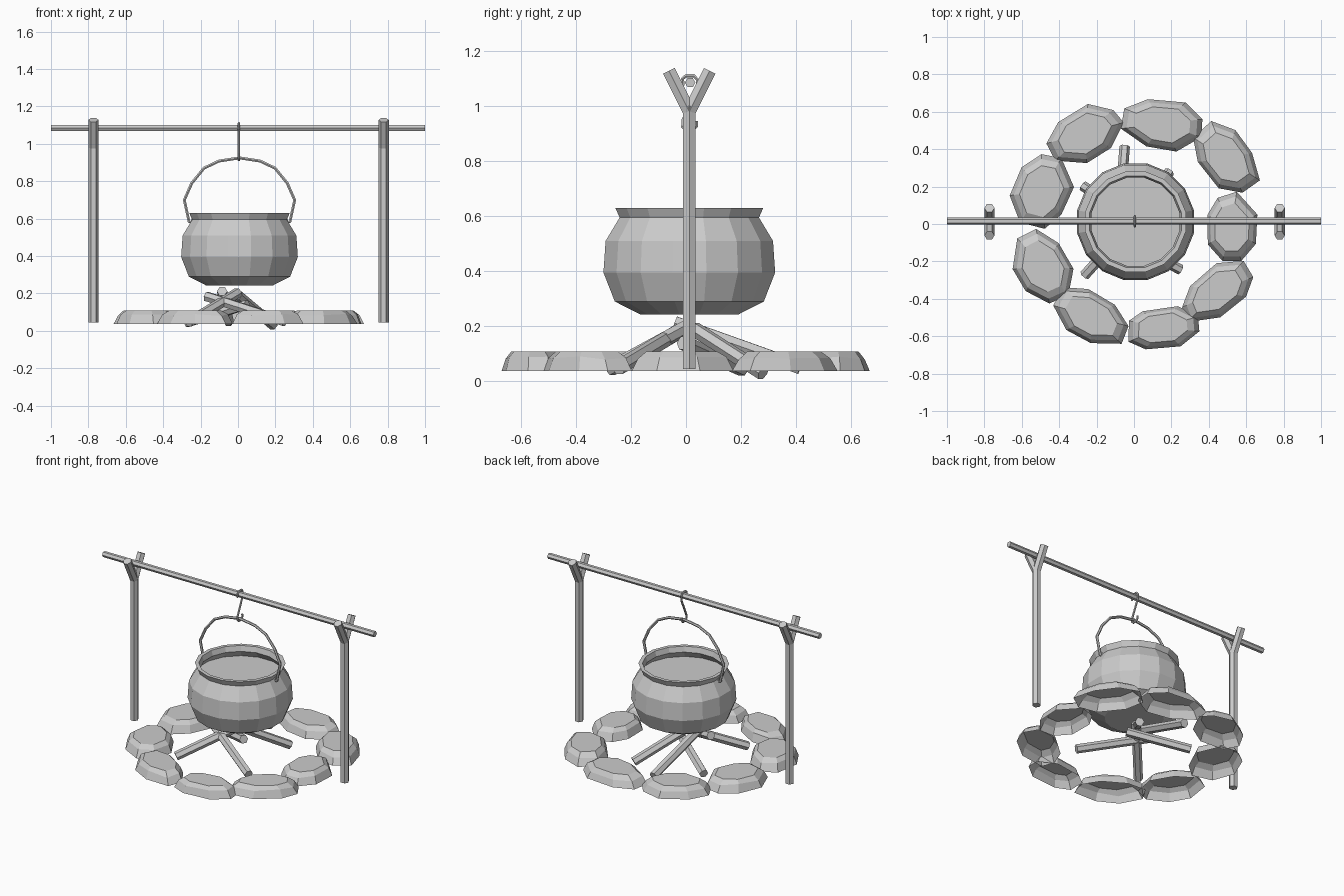
import bpy, bmesh, math, random
from mathutils import Vector, Matrix

if "Cube" in bpy.data.objects:
    bpy.data.objects.remove(bpy.data.objects["Cube"])

random.seed(4)
CX, CY = 0.005, 0.012     # pot axis and post plane


def finish(name, bm):
    bmesh.ops.recalc_face_normals(bm, faces=bm.faces)
    me = bpy.data.meshes.new(name)
    bm.to_mesh(me)
    bm.free()
    ob = bpy.data.objects.new(name, me)
    bpy.context.collection.objects.link(ob)
    return ob


def loft(bm, rings):
    """Bridge successive vertex rings of equal length."""
    for a, b in zip(rings, rings[1:]):
        for i in range(len(a)):
            j = (i + 1) % len(a)
            bm.faces.new((a[i], a[j], b[j], b[i]))


def tube(name, pts, r, sides=6, normal=None):
    """Capped rod swept along a planar path; normal is the plane's normal."""
    pts = [Vector(p) for p in pts]
    n = Vector(normal) if normal else (pts[-1] - pts[0]).cross(Vector((0, 0, 1))).normalized()
    bm = bmesh.new()
    rings = []
    for i, p in enumerate(pts):
        t = Vector()
        if i > 0:
            t += (p - pts[i - 1]).normalized()
        if i < len(pts) - 1:
            t += (pts[i + 1] - p).normalized()
        b = t.normalized().cross(n)
        angles = [math.tau * k / sides for k in range(sides)]
        rings.append([bm.verts.new(p + r * (math.cos(a) * n + math.sin(a) * b)) for a in angles])
    loft(bm, rings)
    bm.faces.new(rings[0])
    bm.faces.new(rings[-1])
    return finish(name, bm)


# Forked posts and the crossbar resting in them
for side, x in (("left", -0.773), ("right", 0.779)):
    tube(f"{side}_post", [(x, CY, 0.045), (x, CY, 1.0)], 0.027, normal=(1, 0, 0))
    for tag, dy in (("front", -0.074), ("back", 0.074)):
        tube(f"{side}_fork_{tag}", [(x, CY, 0.98), (x, CY + dy, 1.128)], 0.027, normal=(1, 0, 0))
tube("crossbar", [(-1, 0.015, 1.085), (1, 0.015, 1.085)], 0.019, normal=(0, 1, 0))

# S-shaped hook over the crossbar
hook = [(-0.012, 1.075), (-0.012, 1.1), (0.0, 1.11), (0.028, 1.11), (0.042, 1.095), (0.042, 1.065),
        (-0.01, 0.95), (-0.012, 0.925), (0.0, 0.913), (0.026, 0.913), (0.038, 0.928), (0.038, 0.945)]
tube("hook", [(CX, y, z) for y, z in hook], 0.007, normal=(1, 0, 0))

# Cooking pot, revolved with 16 flat sides
profile = [(0.18, 0.242), (0.276, 0.29), (0.318, 0.395), (0.31, 0.51), (0.258, 0.595),
           (0.274, 0.63), (0.25, 0.63), (0.24, 0.595), (0.275, 0.55)]
bm = bmesh.new()
rings = [[bm.verts.new((CX + 0.003 + r * math.cos(math.tau * (k + 0.5) / 16),
                        CY + r * math.sin(math.tau * (k + 0.5) / 16), z)) for k in range(16)]
         for r, z in profile]
loft(bm, rings)
bm.faces.new(rings[0])
bm.faces.new(rings[-1])       # surface of the contents
finish("cooking_pot", bm)

# Bail handle with curled ends at the pot's neck
half = [(0.25, 0.60), (0.258, 0.578), (0.27, 0.585), (0.295, 0.70), (0.255, 0.79),
        (0.19, 0.87), (0.11, 0.908)]
bail = [(-x, z) for x, z in half] + [(0, 0.925)] + half[::-1]
tube("pot_handle", [(CX + 0.003 + x, CY, z) for x, z in bail], 0.009, normal=(0, 1, 0))

# Firewood stacked under the pot: outer end, inner end
sticks = [((0.25, -0.245, 0.05), (-0.17, -0.02, 0.185)),
          ((-0.265, -0.275, 0.045), (0.0, 0.02, 0.205)),
          ((-0.275, 0.205, 0.045), (0.05, -0.01, 0.14)),
          ((-0.05, 0.415, 0.05), (-0.085, -0.04, 0.212)),
          ((0.19, 0.28, 0.03), (0.0, 0.03, 0.19))]
for i, ends in enumerate(sticks):
    tube(f"firewood_{i + 1}", ends, 0.028)

# Ring of flat-topped stones: x, y, length, width, turn in degrees
stones = [(0.52, -0.025, 0.38, 0.28, 94), (0.49, 0.35, 0.43, 0.28, -52),
          (0.155, 0.535, 0.46, 0.27, -6), (-0.265, 0.485, 0.41, 0.28, 28),
          (-0.495, 0.175, 0.42, 0.31, 76), (-0.485, -0.225, 0.42, 0.29, -60),
          (-0.225, -0.495, 0.42, 0.26, -32), (0.145, -0.555, 0.39, 0.23, 6),
          (0.44, -0.36, 0.44, 0.25, 38)]
for i, (x, y, length, width, turn) in enumerate(stones):
    bm = bmesh.new()
    rot = Matrix.Rotation(math.radians(turn), 3, "Z")
    jit = [random.uniform(0.96, 1.1) for _ in range(8)]
    off = [random.uniform(-0.12, 0.12) for _ in range(8)]
    rings = []
    for scale, z in ((1.0, 0.038), (0.87, 0.085), (0.69, 0.109)):
        ring = []
        for k in range(8):
            a = math.tau * (k + 0.5) / 8 + off[k]
            p = rot @ Vector((length / 2 * math.cos(a), width / 2 * math.sin(a), 0)) * jit[k] * scale
            dz = random.uniform(-0.007, 0.006) if 0.04 < z < 0.1 else 0
            ring.append(bm.verts.new((x + p.x, y + p.y, z + dz)))
        rings.append(ring)
    loft(bm, rings)
    bm.faces.new(rings[-1])   # underside stays open
    finish(f"stone_{i + 1}", bm)
